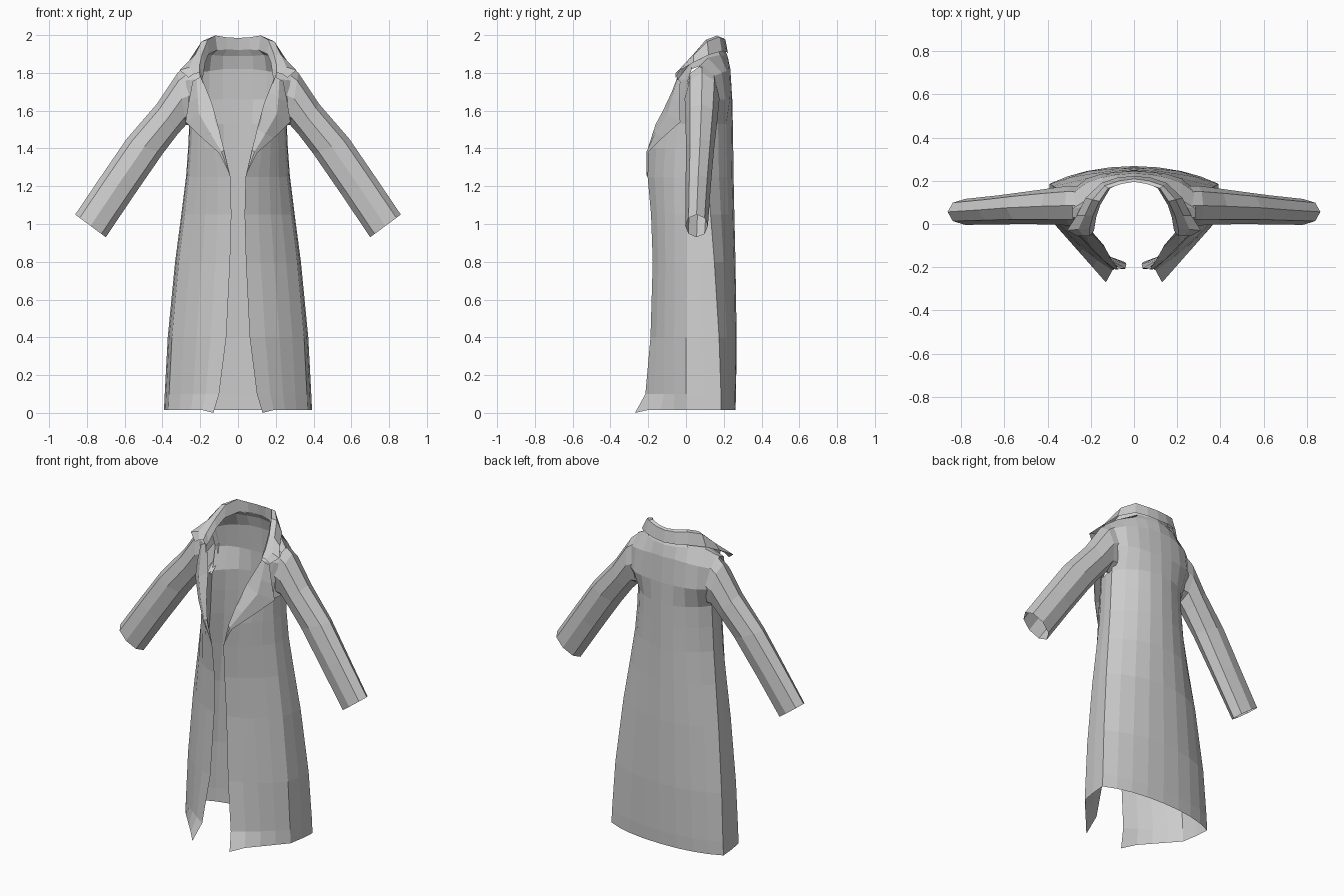
import bpy, bmesh, math
from mathutils import Vector as V


def loft(name, rows, closed=False):
    """Skin rows of points into a sheet on +x and mirror it to -x."""
    bm = bmesh.new()
    grid = [[bm.verts.new(p) for p in r] for r in rows]
    for a, b in zip(grid, grid[1:]):
        n = len(a)
        for i in range(n if closed else n - 1):
            j = (i + 1) % n
            bm.faces.new((a[i], a[j], b[j], b[i]))
    bmesh.ops.recalc_face_normals(bm, faces=bm.faces)
    me = bpy.data.meshes.new(name)
    bm.to_mesh(me)
    bm.free()
    ob = bpy.data.objects.new(name, me)
    bpy.context.collection.objects.link(ob)
    m = ob.modifiers.new("mirror", 'MIRROR')
    m.use_clip = True
    return ob


def bezier(a, c, b, n):
    return [a * (1 - t) ** 2 + c * 2 * t * (1 - t) + b * t * t
            for t in (i / n for i in range(n + 1))]


def front_curve(f, p, bulge):
    f, p = V(f), V(p)
    d = (p - f)
    out = V((d.y, -d.x, 0)).normalized()
    return bezier(f, (f + p) / 2 + out * bulge, p, 4)


# Coat body: z, front edge x/y, side corner x/y, back y, front bulge
sections = [
    (0.015, 0.13, -0.27, 0.392, 0.185, 0.262, 0.0),
    (0.10, 0.10, -0.215, 0.388, 0.185, 0.265, 0.02),
    (0.40, 0.062, -0.188, 0.372, 0.175, 0.268, 0.05),
    (0.80, 0.042, -0.176, 0.333, 0.15, 0.262, 0.05),
    (1.05, 0.035, -0.185, 0.300, 0.13, 0.256, 0.05),
    (1.25, 0.040, -0.203, 0.275, 0.115, 0.252, 0.05),
    (1.40, 0.075, -0.200, 0.264, 0.11, 0.25, 0.03),
    (1.53, 0.110, -0.160, 0.258, 0.11, 0.248, 0.01),
]
rows = []
for z, fx, fy, sx, sy, by, bulge in sections:
    side = V((sx * 0.94, 0.0, z))
    corner = V((sx, sy, z))
    row = front_curve((fx, fy, z), side, bulge)
    row.append((side + corner) / 2 + V((0.004, 0, 0)))
    row += bezier(corner, V((0.62 * sx, by, z)), V((0, by, z)), 4)
    rows.append(row)
rows[0][0].z = 0.0
under_front, under_back = rows[-1][:5], rows[-1][6:]
loft("coat_body", rows)

# Upper back and yoke, armhole to centre
neck = [V(p) for p in ((0.165, 0.09, 1.905), (0.11, 0.17, 1.925), (0, 0.203, 1.925))]
loft("upper_back", [
    under_back,
    [V(p) for p in ((0.275, 0.165, 1.66), (0.22, 0.21, 1.66), (0.15, 0.232, 1.66),
                    (0.08, 0.24, 1.66), (0, 0.245, 1.66))],
    [V(p) for p in ((0.29, 0.14, 1.78), (0.22, 0.19, 1.80), (0.15, 0.215, 1.81),
                    (0.08, 0.228, 1.82), (0, 0.235, 1.82))],
    [V(p) for p in ((0.285, 0.07, 1.835), (0.215, 0.115, 1.88), (0.14, 0.18, 1.895),
                    (0.08, 0.205, 1.89), (0, 0.22, 1.89))],
    [neck[0].lerp(V((0.285, 0.07, 1.835)), 0.3), neck[0], neck[1],
     neck[1].lerp(neck[2], 0.5), neck[2]],
])

# Chest panels, neckline to armhole and up to the shoulder seam
loft("chest_panel", [
    under_front,
    front_curve((0.138, -0.10, 1.64), (0.262, 0.0, 1.64), 0.005),
    front_curve((0.19, -0.04, 1.77), (0.278, 0.01, 1.76), 0.005),
    front_curve((0.185, 0.03, 1.86), (0.285, 0.03, 1.82), 0.0),
    [neck[0].lerp(V((0.285, 0.07, 1.835)), i / 4) for i in range(5)],
])

# Sleeve: upper and lower outline x/z, middle y, half depth
rings = []
for tx, tz, bx, bz, yc, h in [
    (0.265, 1.845, 0.245, 1.52, 0.085, 0.09),
    (0.320, 1.80, 0.275, 1.525, 0.085, 0.092),
    (0.430, 1.635, 0.320, 1.475, 0.082, 0.085),
    (0.590, 1.45, 0.400, 1.37, 0.075, 0.075),
    (0.72, 1.26, 0.545, 1.16, 0.065, 0.067),
    (0.862, 1.05, 0.700, 0.93, 0.056, 0.06),
]:
    top, low = V((tx, yc, tz)), V((bx, yc, bz))
    rings.append([(top + low) / 2 + (top - low) / 2 * math.cos(a) + V((0, h * math.sin(a), 0))
                  for a in (i * math.pi / 4 for i in range(8))])
loft("sleeve", rings, closed=True)

# Lapel: fold line point and outer edge point
lapel = []
for fold, edge in [
    ((0.040, -0.204, 1.25), (0.045, -0.208, 1.265)),
    ((0.075, -0.205, 1.39), (0.100, -0.205, 1.375)),
    ((0.100, -0.170, 1.50), (0.190, -0.125, 1.455)),
    ((0.135, -0.108, 1.63), (0.278, -0.03, 1.54)),
    ((0.165, -0.075, 1.70), (0.262, -0.035, 1.64)),
    ((0.198, -0.045, 1.78), (0.240, -0.03, 1.755)),
]:
    f, e = V(fold), V(edge)
    lapel.append([f, (f + e) / 2 + V((0, -0.16 * (e - f).length, 0)), e])
loft("lapel", lapel)

# Collar: neck seam, rolled top and falling outer edge
collar = []
for seam, roll, edge in [
    ((0, 0.203, 1.92), (0, 0.195, 1.985), (0, 0.222, 1.905)),
    ((0.06, 0.19, 1.92), (0.06, 0.185, 1.988), (0.075, 0.215, 1.91)),
    ((0.11, 0.165, 1.92), (0.12, 0.165, 1.998), (0.15, 0.19, 1.915)),
    ((0.155, 0.09, 1.90), (0.160, 0.105, 1.975), (0.225, 0.12, 1.895)),
    ((0.175, 0.03, 1.85), (0.190, 0.04, 1.90), (0.265, 0.04, 1.855)),
    ((0.185, -0.03, 1.78), (0.205, -0.02, 1.835), (0.310, -0.03, 1.815)),
    ((0.195, -0.045, 1.76), (0.205, -0.055, 1.80), (0.262, -0.055, 1.775)),
]:
    s, r, e = V(seam), V(roll), V(edge)
    out = V((e.x - r.x, e.y - r.y, 0)) * 0.5
    collar.append([s, r, r + out + V((0, 0, -0.008 if r.z > 1.9 else -0.005)), e])
loft("collar", collar)
